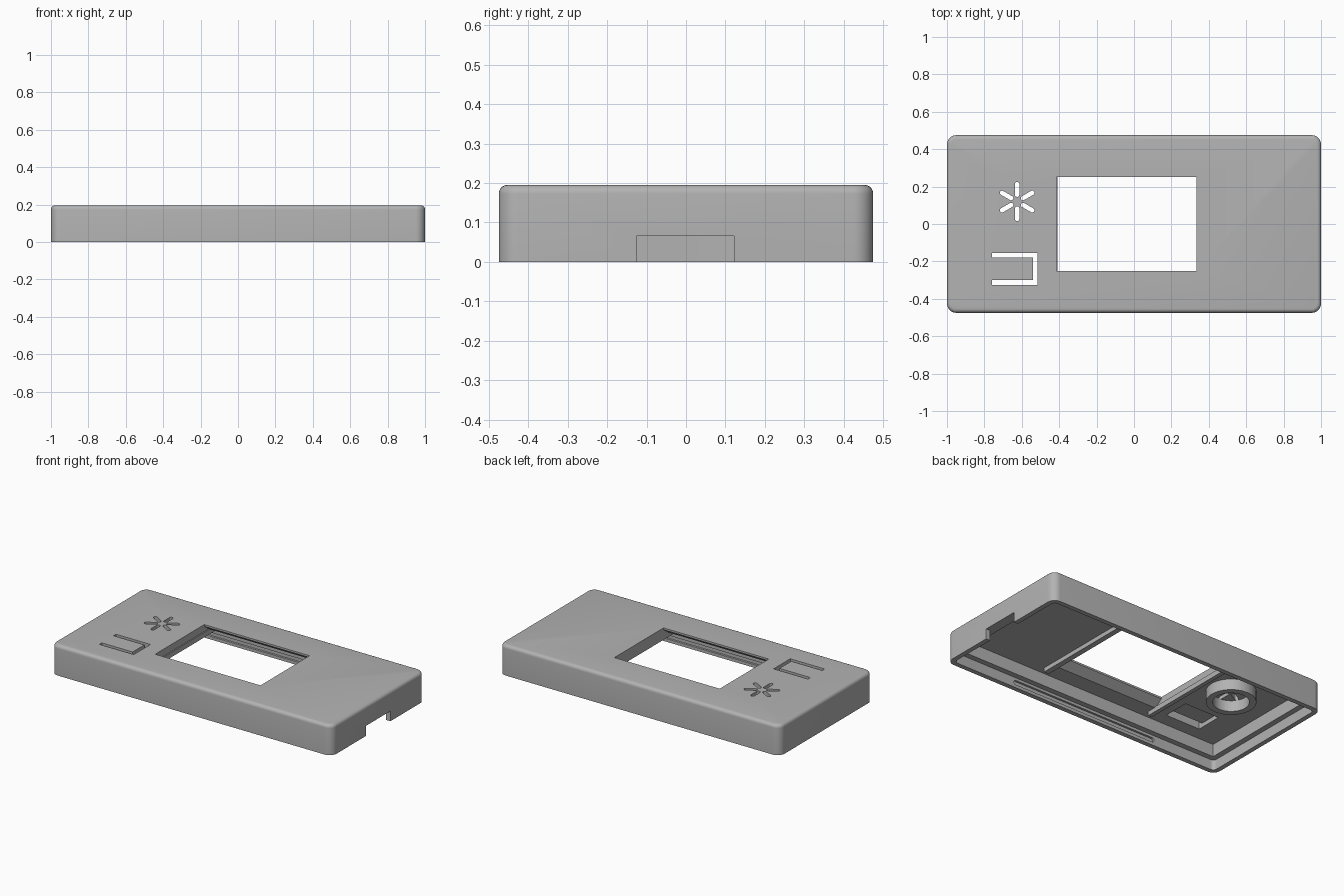
import bpy, bmesh, math
from mathutils import Matrix, Vector

if "Cube" in bpy.data.objects:
    bpy.data.objects.remove(bpy.data.objects["Cube"])

grey = bpy.data.materials.new("mid_grey")
grey.use_nodes = True
grey.diffuse_color = (0.45, 0.45, 0.45, 1)
grey.node_tree.nodes["Principled BSDF"].inputs["Base Color"].default_value = (0.45, 0.45, 0.45, 1)

HEIGHT, CEILING, LEDGE = 0.195, 0.145, 0.065


def finish(name, bm):
    bmesh.ops.recalc_face_normals(bm, faces=bm.faces)
    mesh = bpy.data.meshes.new(name)
    bm.to_mesh(mesh)
    bm.free()
    mesh.materials.append(grey)
    obj = bpy.data.objects.new(name, mesh)
    bpy.context.collection.objects.link(obj)
    return obj


def box(name, x, y, z, corner=0, top=0):
    """Box between limits, with rounded upright corners and rounded top rim."""
    bm = bmesh.new()
    bmesh.ops.create_cube(bm, size=1)
    for v in bm.verts:
        v.co = [lo + (c + 0.5) * (hi - lo) for c, (lo, hi) in zip(v.co, (x, y, z))]
    if corner:
        upright = [e for e in bm.edges if abs(e.verts[0].co.z - e.verts[1].co.z) > 1e-4]
        bmesh.ops.bevel(bm, geom=upright, offset=corner, segments=8, profile=0.5, affect='EDGES')
    if top:
        rim = [e for e in bm.edges if all(v.co.z > z[1] - 1e-4 for v in e.verts)]
        bmesh.ops.bevel(bm, geom=rim, offset=top, segments=5, profile=0.5, affect='EDGES')
    return finish(name, bm)


def prism(name, points, shift):
    """Extrude a closed outline of 3D points along a vector."""
    bm = bmesh.new()
    face = bm.faces.new([bm.verts.new(p) for p in points])
    out = bmesh.ops.extrude_face_region(bm, geom=[face])
    moved = [g for g in out["geom"] if isinstance(g, bmesh.types.BMVert)]
    bmesh.ops.translate(bm, verts=moved, vec=shift)
    return finish(name, bm)


def capsule(half, r, n=8):
    """Outline of a slot lying along the first axis."""
    pts = []
    for side, start in ((1, -math.pi / 2), (-1, math.pi / 2)):
        for i in range(n + 1):
            a = start + math.pi * i / n
            pts.append((side * half + r * math.cos(a), r * math.sin(a)))
    return pts


def cut(target, cutter):
    cutter.hide_render = True
    mod = target.modifiers.new("cut", 'BOOLEAN')
    mod.operation, mod.solver, mod.object = 'DIFFERENCE', 'EXACT', cutter
    bpy.context.view_layer.objects.active = target
    bpy.ops.object.modifier_apply(modifier=mod.name)
    bpy.data.objects.remove(cutter)


# Outer shell, hollowed with a stepped lip
shell = box("case_cover", (-1, 1), (-0.475, 0.475), (0, HEIGHT), 0.05, 0.022)
cut(shell, box("lip_cutter", (-0.97, 0.97), (-0.445, 0.445), (-0.1, LEDGE), 0.025))
cut(shell, box("cavity_cutter", (-0.935, 0.935), (-0.41, 0.41), (-0.1, CEILING)))

# Display window, flared underneath on its long sides
flare = [(0.25, HEIGHT + 0.05), (0.25, HEIGHT - 0.012), (0.33, CEILING - 0.02)]
outline = [(-0.415, y, z) for y, z in flare] + [(-0.415, -y, z) for y, z in reversed(flare)]
cut(shell, prism("window_cutter", outline, (0.75, 0, 0)))

# Cable notch in the end wall
cut(shell, box("notch_cutter", (0.9, 1.1), (-0.125, 0.122), (-0.1, LEDGE)))

# Snap grooves inside both long walls
for s in (-1, 1):
    pts = [(x, s * 0.458, 0.034 + z) for x, z in capsule(0.51, 0.014)]
    cut(shell, prism("groove_cutter", pts, (0, -s * 0.04, 0)))

# Star-shaped sound opening
STAR = Vector((-0.625, 0.12, 0.1))
for k in range(6):
    turn = Matrix.Rotation(math.radians(30 + 60 * k), 3, 'Z')
    pts = [STAR + turn @ Vector((0.065 + x, y, 0)) for x, y in capsule(0.028, 0.012)]
    cut(shell, prism("star_cutter", pts, (0, 0, 0.2)))

# Flexible push tab: thinned pocket and a three-sided slit
cut(shell, box("tab_pocket_cutter", (-0.76, -0.515), (-0.325, -0.155), (0.1, 0.172)))
for x, y in (((-0.76, -0.515), (-0.18, -0.155)),
             ((-0.76, -0.515), (-0.325, -0.3)),
             ((-0.54, -0.515), (-0.325, -0.155))):
    cut(shell, box("slit_cutter", x, y, (0.1, 0.3)))

# Round holder under the star
bm = bmesh.new()
profile = [(0.105, 0.075), (0.145, 0.075), (0.145, CEILING + 0.01), (0.105, CEILING + 0.01)]
verts = [bm.verts.new((STAR.x + r, STAR.y, z)) for r, z in profile]
edges = [bm.edges.new((verts[i], verts[(i + 1) % 4])) for i in range(4)]
bmesh.ops.spin(bm, geom=verts + edges, cent=STAR, axis=(0, 0, 1),
               angle=math.tau, steps=48, use_duplicate=False)
bmesh.ops.remove_doubles(bm, verts=bm.verts, dist=1e-4)
holder = finish("sound_holder", bm)

# Ribs beside the window that locate the display
ribs = [box("display_rib", x, (-0.36, 0.36), (0.118, CEILING + 0.005))
        for x in ((-0.435, -0.408), (0.335, 0.37))]

for obj in [shell, holder] + ribs:
    bpy.ops.object.select_all(action='DESELECT')
    obj.select_set(True)
    bpy.context.view_layer.objects.active = obj
    bpy.ops.object.shade_smooth_by_angle(angle=math.radians(30))
